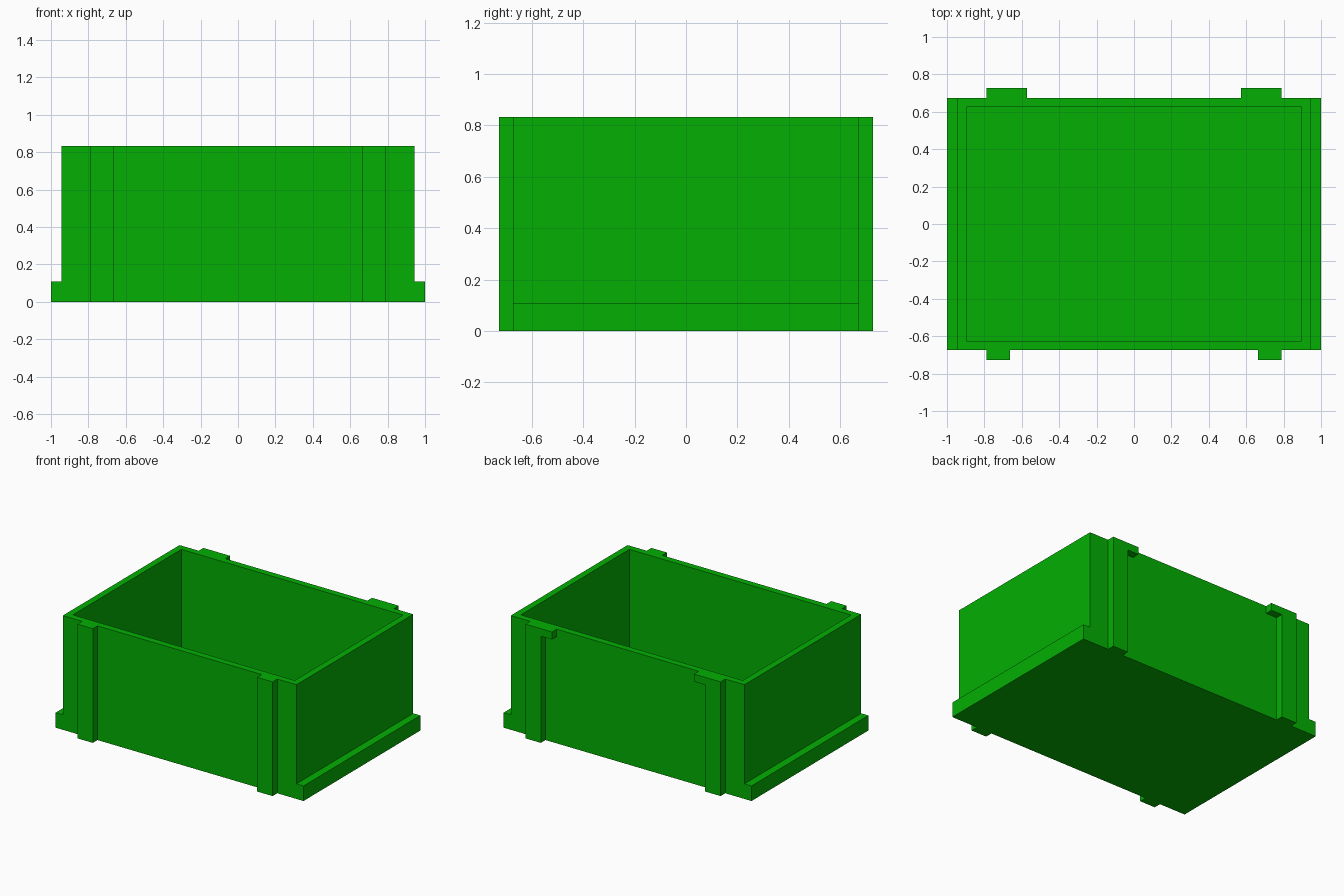
import bpy
import bmesh
from mathutils import Vector

if "Cube" in bpy.data.objects:
    bpy.data.objects.remove(bpy.data.objects["Cube"], do_unlink=True)

HEIGHT, FLANGE_H = 0.833, 0.11
BODY_X, BODY_Y = 0.943, 0.673
WALL, RIB_Y = 0.048, 0.727
RIB_IN, RIB_OUT, HOOK_IN, HOOK_H = 0.663, 0.788, 0.573, 0.055

green = bpy.data.materials.new("green plastic")
green.use_nodes = True
colour = (0.001, 0.43, 0.001, 1)
green.diffuse_color = colour
green.node_tree.nodes["Principled BSDF"].inputs["Base Color"].default_value = colour


def extrude_profile(profile, y0, y1):
    """Sweep an x-z outline along y into a closed solid."""
    bm = bmesh.new()
    face = bm.faces.new([bm.verts.new((x, y0, z)) for x, z in profile])
    swept = bmesh.ops.extrude_face_region(bm, geom=[face], use_keep_orig=True)
    verts = [v for v in swept["geom"] if isinstance(v, bmesh.types.BMVert)]
    bmesh.ops.translate(bm, verts=verts, vec=Vector((0, y1 - y0, 0)))
    bmesh.ops.recalc_face_normals(bm, faces=bm.faces[:])
    return bm


def finish(bm, name):
    mesh = bpy.data.meshes.new(name)
    bm.to_mesh(mesh)
    bm.free()
    mesh.materials.append(green)
    bpy.context.collection.objects.link(bpy.data.objects.new(name, mesh))


# Crate body with end flanges, hollowed from the top to an even shell
half = [(1, 0), (1, FLANGE_H), (BODY_X, FLANGE_H), (BODY_X, HEIGHT)]
outline = half + [(-x, z) for x, z in reversed(half)]
body = extrude_profile(outline, -BODY_Y, BODY_Y)
top = max(body.faces, key=lambda f: f.calc_center_median().z)
bmesh.ops.inset_region(body, faces=[top], thickness=WALL, use_even_offset=True)
cavity = bmesh.ops.extrude_discrete_faces(body, faces=[top])["faces"][0]
bmesh.ops.translate(body, verts=cavity.verts[:], vec=Vector((0, 0, WALL - HEIGHT)))
finish(body, "crate_body")

# Upright ribs: plain at the front, hooked inward at the top on the back
plain = [(RIB_IN, 0), (RIB_OUT, 0), (RIB_OUT, HEIGHT), (RIB_IN, HEIGHT)]
hooked = plain[:3] + [(HOOK_IN, HEIGHT), (HOOK_IN, HEIGHT - HOOK_H), (RIB_IN, HEIGHT - HOOK_H)]
for side, sx in (("left", 1), ("right", -1)):
    for end, sy, shape in (("front", -1, plain), ("back", 1, hooked)):
        rib = extrude_profile([(sx * x, z) for x, z in shape], sy * BODY_Y, sy * RIB_Y)
        finish(rib, f"{end}_{side}_rib")
